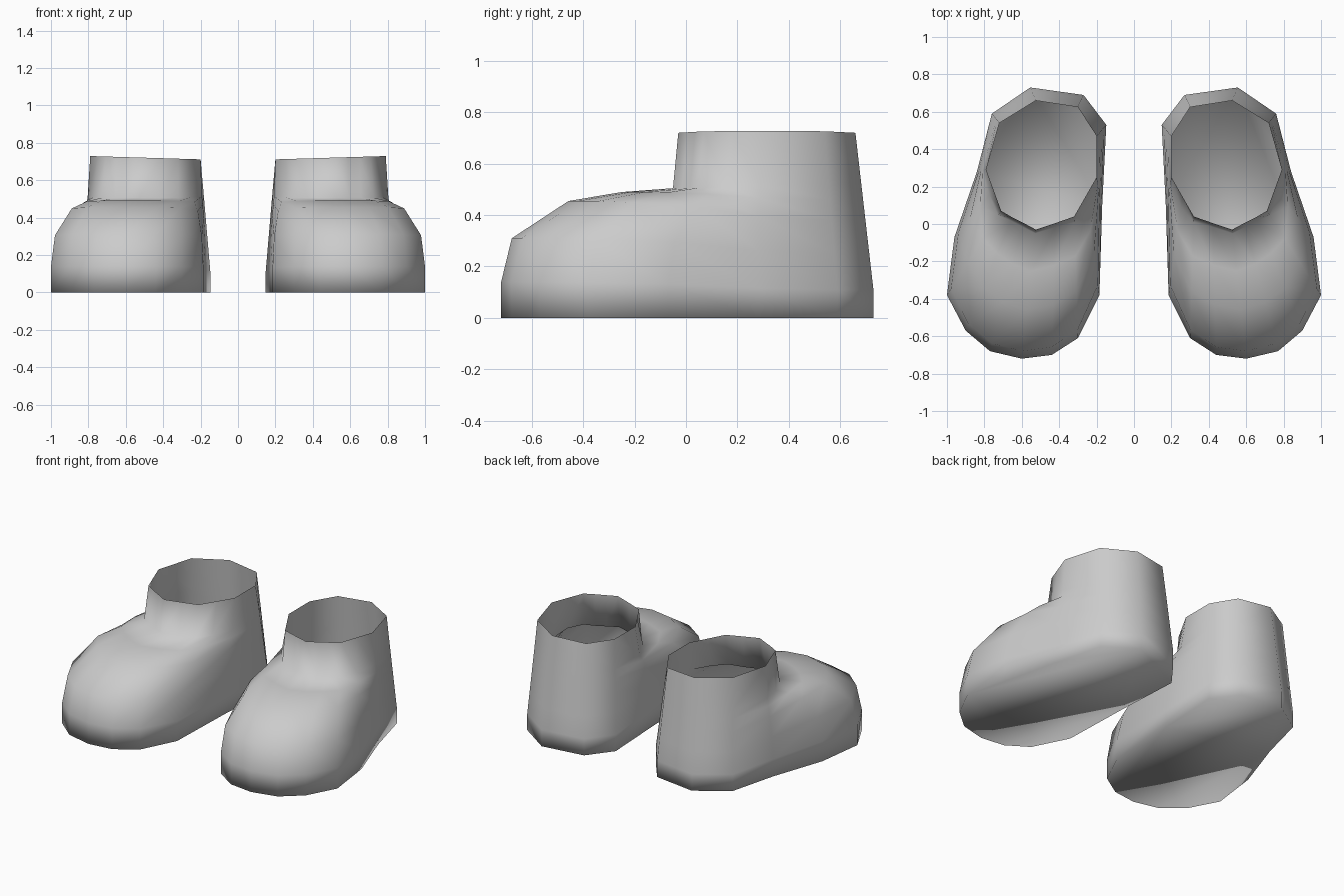
import bpy, bmesh

if "Cube" in bpy.data.objects:
    bpy.data.objects.remove(bpy.data.objects["Cube"])

# Footprint outline, counterpart points on the shaft opening, and how strongly
# each column follows the toe dome (1) instead of the straight shaft wall (0)
SOLE = [(.27, .69), (.555, .73), (.76, .59), (.84, .28), (.96, -.07), (1, -.38), (.90, -.57),
        (.77, -.68), (.60, -.72), (.44, -.70), (.30, -.61), (.185, -.38), (.17, .10), (.148, .53)]
RIM = [(.30, .625), (.525, .66), (.72, .54), (.79, .29), (.75, .18), (.71, .07), (.65, .035),
       (.59, .005), (.525, -.03), (.42, .005), (.32, .04), (.26, .145), (.20, .25), (.20, .47)]
DOME = [0, 0, 0, .2, .75, .92, 1, 1, 1, 1, .95, .75, .3, 0]

# Rings from sole to rim: height at heel, height at toe, inward factor at toe
RINGS = [(0, 0, 0), (.11, .14, 0), (.25, .31, .06), (.38, .455, .38),
         (.46, .49, .68), (.52, .505, .97), (.72, .72, 1)]


def lerp(a, b, t):
    return a + (b - a) * t


def boot(name, side):
    bm = bmesh.new()
    loops = []
    for i, (zh, zt, ft) in enumerate(RINGS):
        loop = []
        for s, r, w in zip(SOLE, RIM, DOME):
            straight = max(0, (zh - .11) / .61)
            f = lerp(straight, ft, w)
            x, y = lerp(s[0], r[0], f), lerp(s[1], r[1], f)
            z = lerp(zh, zt, w)
            if i == len(RINGS) - 1:
                z = .705 + .03 * x
            loop.append(bm.verts.new((side * x, y, z)))
        loops.append(loop)
    # Walls, then a closed sole; the shaft stays open at the top
    n = len(SOLE)
    for a, b in zip(loops, loops[1:]):
        for k in range(n):
            j = (k + 1) % n
            bm.faces.new((a[k], a[j], b[j], b[k]))
    bm.faces.new(loops[0])
    bmesh.ops.recalc_face_normals(bm, faces=bm.faces[:])
    # Make sure the sole faces down
    bm.normal_update()
    sole = min(bm.faces, key=lambda f: f.calc_center_median().z)
    if sole.normal.z > 0:
        bmesh.ops.reverse_faces(bm, faces=bm.faces[:])
    for f in bm.faces:
        f.smooth = True
    me = bpy.data.meshes.new(name)
    bm.to_mesh(me)
    bm.free()
    ob = bpy.data.objects.new(name, me)
    bpy.context.collection.objects.link(ob)
    return ob


# Pair of boots
boot("boot_left", 1)
boot("boot_right", -1)
